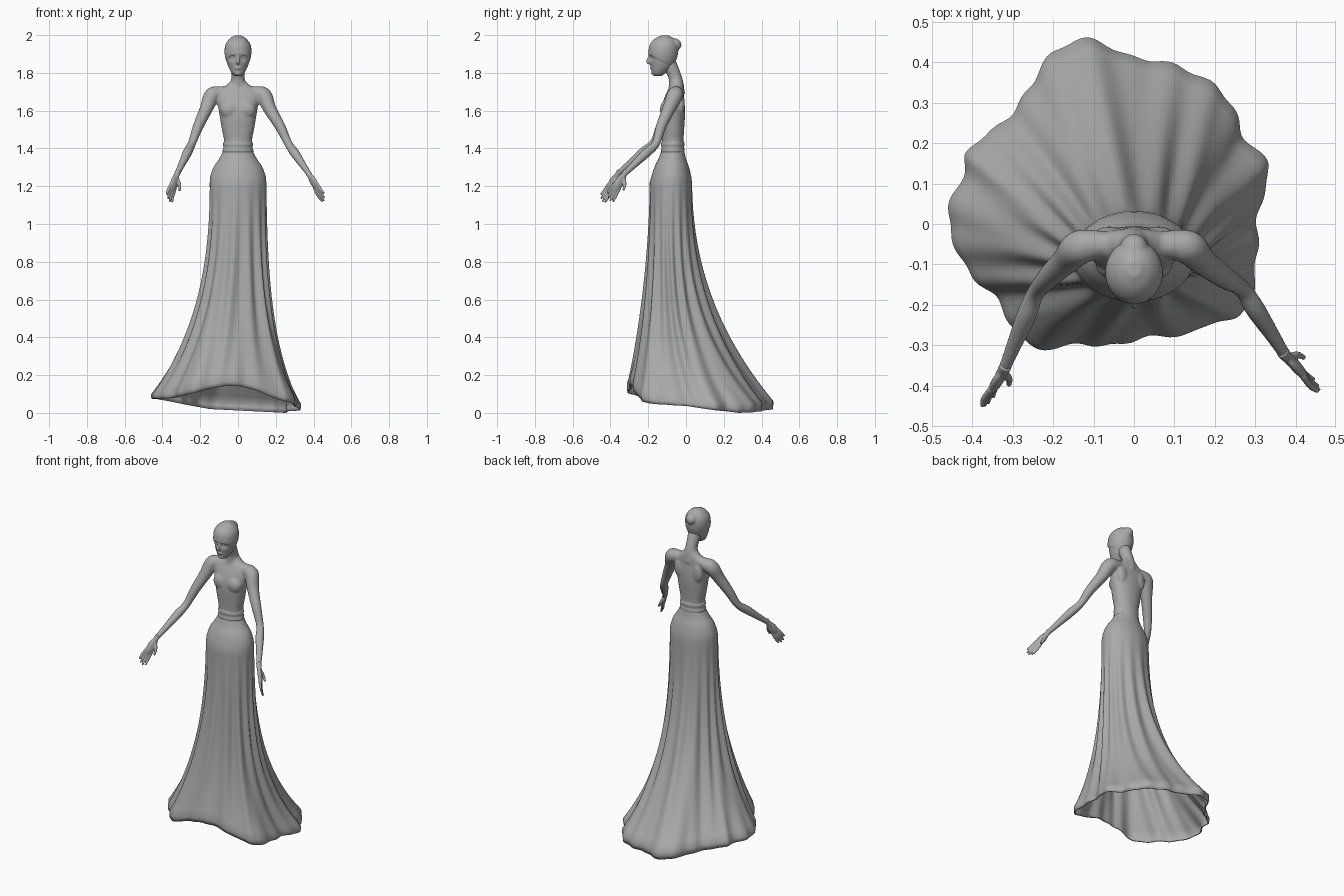
import bpy, bmesh, math
from mathutils import Vector, Matrix

cube = bpy.data.objects.get("Cube")
if cube:
    bpy.data.objects.remove(cube, do_unlink=True)

grey = bpy.data.materials.new("plain_grey")
grey.use_nodes = True
COLOR = (0.4, 0.4, 0.4, 1)
grey.diffuse_color = COLOR
grey.node_tree.nodes["Principled BSDF"].inputs["Base Color"].default_value = COLOR


def clamp(v):
    return max(0, min(1, v))


def spline(pts, steps, closed=False):
    """Smooth curve through tuples of any length."""
    pts = [Vector(p) for p in pts]
    n = len(pts)
    pick = (lambda i: pts[i % n]) if closed else (lambda i: pts[max(0, min(n - 1, i))])
    out = []
    for i in range(n if closed else n - 1):
        a, b, c, d = (pick(i + k) for k in (-1, 0, 1, 2))
        for s in range(steps):
            t = s / steps
            out.append(b + (c - a) * (t / 2) + (a * 2 - b * 5 + c * 4 - d) * (t * t / 2)
                       + (b * 3 - a - c * 3 + d) * (t ** 3 / 2))
    return out if closed else out + [pts[-1]]


def skin(bm, rings, caps=True):
    """Bridge a list of point rings."""
    rows = [[bm.verts.new(p) for p in ring] for ring in rings]
    n = len(rows[0])
    for lo, hi in zip(rows, rows[1:]):
        for i in range(n):
            j = (i + 1) % n
            bm.faces.new((lo[i], lo[j], hi[j], hi[i]))
    if caps:
        bm.faces.new(rows[0][::-1])
        bm.faces.new(rows[-1])


def stack(bm, levels, sides=40, steps=5, power=1.0):
    """Loft of level ellipses given as (z, centre y, half width, half depth)."""
    rings = []
    for z, cy, rx, ry in (tuple(l) for l in spline(levels, steps)):
        ring = []
        for i in range(sides):
            a = math.tau * i / sides
            c, s = math.cos(a), math.sin(a)
            ring.append((rx * math.copysign(abs(c) ** power, c),
                         cy + ry * math.copysign(abs(s) ** power, s), z))
        rings.append(ring)
    skin(bm, rings)


def tube(bm, path, sides=16, steps=5):
    """Round limb along (x, y, z, radius) points."""
    pts = [Vector(p) for p in spline([tuple(p) for p in path], steps)]
    rings = []
    for i, p in enumerate(pts):
        a, b = pts[max(0, i - 1)], pts[min(len(pts) - 1, i + 1)]
        q = (b.xyz - a.xyz).to_track_quat('Z', 'Y')
        rings.append([p.xyz + q @ Vector((math.cos(k * math.tau / sides),
                      math.sin(k * math.tau / sides), 0)) * p.w for k in range(sides)])
    skin(bm, rings)


def blob(bm, loc, size, rot=None):
    m = Matrix.Translation(loc) @ (rot or Matrix()) @ Matrix.Diagonal((*size, 1))
    bmesh.ops.create_uvsphere(bm, u_segments=24, v_segments=16, radius=1, matrix=m)


def finish(bm, name, voxel=None, smooth=3):
    bmesh.ops.recalc_face_normals(bm, faces=bm.faces)
    for f in bm.faces:
        f.smooth = True
    me = bpy.data.meshes.new(name)
    bm.to_mesh(me)
    bm.free()
    me.materials.append(grey)
    ob = bpy.data.objects.new(name, me)
    bpy.context.collection.objects.link(ob)
    if voxel:
        r = ob.modifiers.new("fuse", 'REMESH')
        r.mode, r.voxel_size, r.use_smooth_shade = 'VOXEL', voxel, True
        s = ob.modifiers.new("soften", 'SMOOTH')
        s.factor, s.iterations = 0.5, smooth
    return ob


# Torso, neck and arms fused into one body
ELBOWS = {-1: (-.243, -.17, 1.43), 1: (.267, -.16, 1.425)}
WRISTS = {-1: (-.322, -.36, 1.265), 1: (.375, -.325, 1.265)}
TIPS = {-1: (-.368, -.445, 1.125), 1: (.455, -.408, 1.13)}
bm = bmesh.new()
stack(bm, [(1.36, -.07, .078, .06), (1.44, -.07, .074, .057), (1.5, -.07, .085, .06),
           (1.56, -.07, .095, .064), (1.62, -.068, .105, .062), (1.67, -.062, .113, .052),
           (1.705, -.055, .105, .043), (1.735, -.05, .062, .036), (1.755, -.05, .042, .03)],
      power=.9)
tube(bm, [(0, -.05, 1.69, .045), (0, -.052, 1.745, .039), (0, -.062, 1.79, .035),
          (0, -.09, 1.85, .04)])
for s in (-1, 1):
    e, w = Vector(ELBOWS[s]), Vector(WRISTS[s])
    tube(bm, [(s * .05, -.052, 1.7, .03), (s * .1, -.052, 1.692, .038),
              (s * .138, -.06, 1.678, .043), (s * .168, -.09, 1.61, .035),
              ((e.x + s * .18) / 2, -.132, 1.515, .028), (*e, .022),
              (*e.lerp(w, .3), .025), (*e.lerp(w, .7), .019), (*w, .015),
              (*w.lerp(Vector(TIPS[s]), .15), .014)])
    blob(bm, (s * .043, -.102, 1.605), (.052, .036, .05))      # bust
    blob(bm, (s * .062, -.026, 1.635), (.036, .02, .06))       # shoulder blade
finish(bm, "body", .006, 6)

# Hands held edge-on: flat palm with four fingers and a thumb
for s, name in ((-1, "right_hand"), (1, "left_hand")):
    bm = bmesh.new()
    w, tip = Vector(WRISTS[s]), Vector(TIPS[s])
    d = (tip - w).normalized()
    length = (tip - w).length
    nrm = Vector((-d.y, d.x, 0)).normalized()
    side = d.cross(nrm)
    if side.z > 0:
        side = -side
    side = (side + nrm * .25).normalized()
    nrm = d.cross(side)
    if nrm.x < 0:
        nrm = -nrm
    rot = Matrix((side, side.cross(d) * -1, d)).transposed().to_4x4()
    blob(bm, w + d * length * .32, (.026, .013, length * .33), rot)
    tube(bm, [(*(w - d * .02), .0155), (*(w + d * .03), .014)])
    for k in range(4):
        off = (k - 1.5) * .0125
        reach = length * (.88, .98, 1.02, .97)[k]
        pts = [w + d * length * .45 + side * off,
               w + d * length * .72 + side * off * 1.25 - nrm * .003,
               w + d * reach + side * off * 1.4 + nrm * .003]
        tube(bm, [(*p, r) for p, r in zip(pts, (.0085, .008, .005))], sides=10)
    pts = [w + d * .03 + side * .01 + nrm * .004, w + d * .055 + side * .026 + nrm * .016,
           w + d * .09 + side * .034 + nrm * .022]
    tube(bm, [(*p, r) for p, r in zip(pts, (.011, .009, .006))], sides=10)
    finish(bm, name, .0035, 2)

# Head with sunken eyes, nose, lips, chin, close hair and a bun
bm = bmesh.new()
stack(bm, [(1.783, -.148, .018, .018), (1.8, -.143, .034, .036), (1.83, -.13, .05, .056),
           (1.87, -.124, .062, .07), (1.91, -.12, .068, .075), (1.95, -.117, .063, .071),
           (1.98, -.114, .043, .05), (1.998, -.112, .016, .018)], sides=64, steps=8)
for v in bm.verts:
    x, y, z = v.co
    if y < -.13:
        v.co.y += .014 * math.exp(-((abs(x) - .029) ** 2 + (z - 1.88) ** 2) / .00022)
    if z > 1.898 - .45 * (y + .2):
        v.co.x *= 1.05
        v.co.y = -.12 + (y + .12) * 1.05
tube(bm, [(0, -.189, 1.9, .006), (0, -.198, 1.875, .008), (0, -.201, 1.858, .010),
          (0, -.189, 1.85, .007)])
blob(bm, (0, -.182, 1.826), (.018, .009, .008))
blob(bm, (0, -.166, 1.799), (.02, .017, .014))
blob(bm, (0, -.066, 1.949), (.036, .042, .035))
for s in (-1, 1):
    blob(bm, (s * .028, -.17, 1.881), (.012, .011, .007))
finish(bm, "head", .0045, 2)

# Belt with two soft ridges
bm = bmesh.new()
stack(bm, [(1.375, -.07, .08, .062), (1.39, -.07, .081, .063), (1.405, -.07, .077, .06),
           (1.42, -.07, .079, .062), (1.432, -.07, .077, .06), (1.445, -.07, .07, .053)])
finish(bm, "belt")

# Skirt: hips blending into a wavy trailing hem
HEM = [(.33, .1), (.335, .13), (.325, .16), (.27, .22), (.24, .3), (.175, .36), (.08, .4),
       (-.01, .415), (-.105, .457), (-.195, .43), (-.255, .345), (-.31, .265), (-.405, .19),
       (-.42, .13), (-.46, .03), (-.44, -.06), (-.405, -.125), (-.345, -.18), (-.3, -.255),
       (-.265, -.295), (-.2, -.31), (-.13, -.295), (-.07, -.303), (.04, -.28), (.14, -.272),
       (.2, -.24), (.265, -.23), (.295, -.16), (.305, -.06), (.308, .03)]
centre = Vector((-.06, .06))
hem, angles = [], []
for p in spline(HEM, 7, closed=True):
    a = math.atan2(p.y - centre.y, p.x - centre.x)
    angles.append(a)
    hem.append(p + (p - centre) * .012 * math.cos(22 * a))


def hem_height(p):
    lift = .09 * clamp(-p.y / .28) * math.exp(-(p.x + .02) ** 2 / .06)
    drop = .14 * max(0, min(p.y, .28)) * clamp((p.x + .45) / .3)
    return max(0, .052 - .05 * p.x - drop + lift)


def lip(p):
    return .02 + .025 * clamp(abs(p.y) / .3)


def hip_ring(cy, rx, ry):
    return [Vector((rx * math.cos(a), cy + ry * math.sin(a))) for a in angles]


rings = []
for z, cy, rx, ry in spline([(1.385, -.07, .079, .061), (1.345, -.073, .1, .073),
                             (1.3, -.076, .13, .092), (1.25, -.078, .147, .106)], 4):
    rings.append([(*p, z) for p in hip_ring(cy, rx, ry)])
hips = hip_ring(-.08, .15, .112)
LEVELS = 36
for k in range(1, LEVELS + 1):
    t = k / LEVELS
    ring = []
    for hip, h, a in zip(hips, hem, angles):
        c = math.cos(a)
        p = hip.lerp(h, t ** (2.4 + .7 * c * c + .3 * c))
        fold = .009 * math.sin(math.pi * t ** 1.3) * math.cos(15 * a + math.sin(2 * a))
        p += Vector((c, math.sin(a))) * fold
        ring.append((*p, 1.25 + (hem_height(h) + lip(h) - 1.25) * t))
    rings.append(ring)
for share, inset in ((.5, 0), (0, .006)):
    rings.append([(*h.lerp(centre, inset), hem_height(h) + lip(h) * share) for h in hem])
bm = bmesh.new()
skin(bm, rings, caps=False)
skirt = finish(bm, "skirt")
cloth = skirt.modifiers.new("cloth", 'SOLIDIFY')
cloth.thickness, cloth.offset = .006, -1
